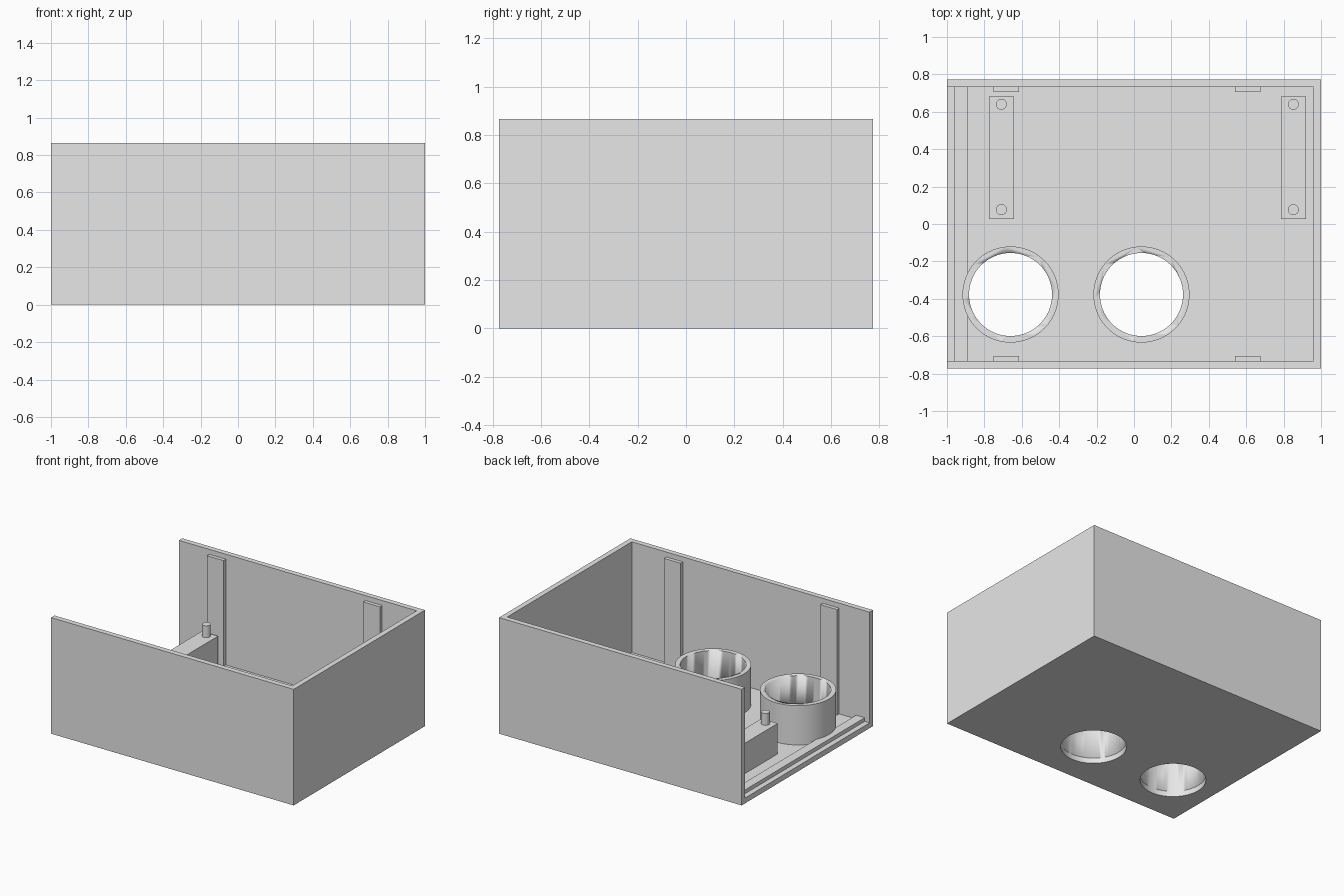
import bpy
import math

if "Cube" in bpy.data.objects:
    bpy.data.objects.remove(bpy.data.objects["Cube"])

grey = bpy.data.materials.new("light grey")
grey.diffuse_color = (0.8, 0.8, 0.8, 1)
grey.use_nodes = True
grey.node_tree.nodes["Principled BSDF"].inputs["Base Color"].default_value = grey.diffuse_color

X, Y, H = 1.0, 0.773, 0.865       # half length, half width, height
WALL, FLOOR = 0.04, 0.04
RING_X, RING_Y = (-0.66, 0.04), -0.377
R_OUT, R_IN = 0.257, 0.222


def box(name, x0, x1, y0, y1, z0, z1):
    bpy.ops.mesh.primitive_cube_add(
        size=1, location=((x0 + x1) / 2, (y0 + y1) / 2, (z0 + z1) / 2))
    ob = bpy.context.object
    ob.name = name
    ob.scale = (x1 - x0, y1 - y0, z1 - z0)
    bpy.ops.object.transform_apply(location=True, rotation=False, scale=True)
    ob.data.materials.append(grey)
    return ob


def cylinder(name, x, y, r, z0, z1, sides=64):
    bpy.ops.mesh.primitive_cylinder_add(
        vertices=sides, radius=r, depth=z1 - z0, location=(x, y, (z0 + z1) / 2))
    ob = bpy.context.object
    ob.name = name
    ob.data.materials.append(grey)
    bpy.ops.object.shade_smooth_by_angle(angle=math.radians(30))
    return ob


def cut(target, cutter):
    mod = target.modifiers.new("cut", 'BOOLEAN')
    mod.operation = 'DIFFERENCE'
    mod.solver = 'EXACT'
    mod.object = cutter
    bpy.context.view_layer.objects.active = target
    bpy.ops.object.modifier_apply(modifier=mod.name)
    bpy.data.objects.remove(cutter, do_unlink=True)


# Tray: solid block hollowed out, open at the top and the left end
tray = box("tray", -X, X, -Y, Y, 0, H)
cut(tray, box("cavity", -X - 0.2, X - WALL, -Y + WALL, Y - WALL, FLOOR, H + 0.2))

# Round openings through the floor, each with a raised collar
for x in RING_X:
    cut(tray, cylinder("hole", x, RING_Y, R_IN, -0.2, 0.2))
    collar = cylinder("collar", x, RING_Y, R_OUT, FLOOR, 0.333)
    cut(collar, cylinder("bore", x, RING_Y, R_IN, -0.2, 0.6))

# Low ridge along the open end
box("end_ridge", -0.96, -0.89, -Y + WALL, Y - WALL, FLOOR, 0.068)

# Support blocks with locating pegs
for x in (-0.709, 0.852):
    box("support_block", x - 0.067, x + 0.067, 0.028, 0.682, FLOOR, 0.267)
    for y in (0.077, 0.64):
        cylinder("peg", x, y, 0.029, 0.267, 0.355, 32)

# Upright ribs on the inside of both long walls
for x in (-0.682, 0.607):
    for s in (-1, 1):
        y0, y1 = sorted((s * (Y - WALL), s * (Y - WALL - 0.027)))
        box("wall_rib", x - 0.068, x + 0.068, y0, y1, FLOOR, 0.828)
